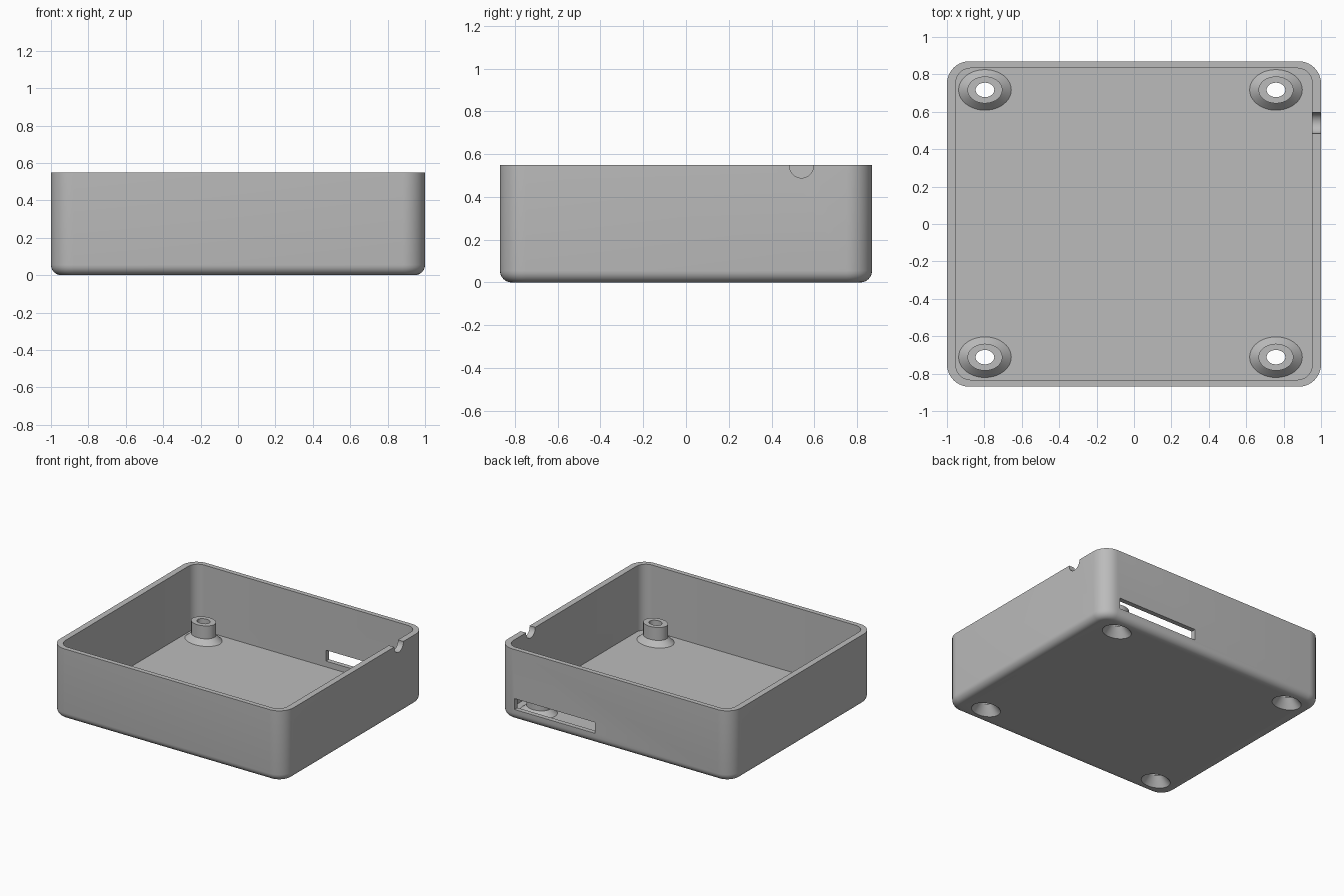
import bpy, bmesh, math

cube = bpy.data.objects.get("Cube")
if cube:
    bpy.data.objects.remove(cube, do_unlink=True)

grey = bpy.data.materials.new("plain grey")
grey.use_nodes = True
grey.diffuse_color = (0.5, 0.5, 0.5, 1)
grey.node_tree.nodes["Principled BSDF"].inputs["Base Color"].default_value = (0.5, 0.5, 0.5, 1)

HEIGHT, FLOOR = 0.55, 0.04
OVAL = 0.77  # depth of the oval posts relative to their width
POSTS = [(x, y) for x in (-0.797, 0.759) for y in (-0.712, 0.717)]


def make_object(name, bm):
    bmesh.ops.recalc_face_normals(bm, faces=bm.faces)
    mesh = bpy.data.meshes.new(name)
    bm.to_mesh(mesh)
    bm.free()
    mesh.materials.append(grey)
    ob = bpy.data.objects.new(name, mesh)
    bpy.context.collection.objects.link(ob)
    return ob


def smooth(ob):
    bpy.ops.object.select_all(action='DESELECT')
    ob.select_set(True)
    bpy.context.view_layer.objects.active = ob
    bpy.ops.object.shade_smooth_by_angle(angle=math.radians(30))


def rounded_ring(bm, hx, hy, r, z, steps=10):
    verts = []
    for k, (sx, sy) in enumerate([(1, 1), (-1, 1), (-1, -1), (1, -1)]):
        for i in range(steps + 1):
            a = math.pi / 2 * (k + i / steps)
            verts.append(bm.verts.new((sx * (hx - r) + r * math.cos(a),
                                       sy * (hy - r) + r * math.sin(a), z)))
    return verts


def oval_ring(bm, cx, cy, r, z, n=40):
    return [bm.verts.new((cx + r * math.cos(math.tau * i / n),
                          cy + r * OVAL * math.sin(math.tau * i / n), z)) for i in range(n)]


def loft(bm, rings, caps=True):
    for a, b in zip(rings, rings[1:]):
        for i in range(len(a)):
            j = (i + 1) % len(a)
            bm.faces.new((a[i], a[j], b[j], b[i]))
    if caps:
        bm.faces.new(rings[0])
        bm.faces.new(rings[-1])


# Open tray: rounded bottom edge, outer wall, rim, inner wall, floor
bm = bmesh.new()
rings = []
fillet = 0.055
for i in range(7):
    a = math.pi / 2 * i / 6
    inset = fillet * (1 - math.sin(a))
    rings.append(rounded_ring(bm, 1 - inset, 0.87 - inset, 0.12 - inset,
                              fillet * (1 - math.cos(a))))
rings.append(rounded_ring(bm, 1, 0.87, 0.12, HEIGHT))
for z in (HEIGHT, FLOOR):
    rings.append(rounded_ring(bm, 0.953, 0.833, 0.08, z))
loft(bm, rings)
tray = make_object("tray", bm)

# Cutter: countersunk screw holes, cable notch and port slot
bm = bmesh.new()
for x, y in POSTS:
    loft(bm, [oval_ring(bm, x, y, r, z) for r, z in
              ((0.121, -0.01), (0.05, 0.07))])
notch = []
for x in (0.9, 1.1):
    notch.append([bm.verts.new((x, 0.54 + 0.056 * math.cos(math.tau * i / 40),
                                0.545 + 0.056 * math.sin(math.tau * i / 40))) for i in range(40)])
loft(bm, notch)
slot = bmesh.ops.create_cube(bm, size=1)["verts"]
bmesh.ops.scale(bm, vec=(0.69, 0.2, 0.085), verts=slot)
bmesh.ops.translate(bm, vec=(0.515, 0.88, 0.1275), verts=slot)
cutter = make_object("opening_cutter", bm)
cutter.hide_render = True

cut = tray.modifiers.new("openings", 'BOOLEAN')
cut.operation = 'DIFFERENCE'
cut.solver = 'EXACT'
cut.object = cutter
bpy.context.view_layer.objects.active = tray
bpy.ops.object.modifier_apply(modifier=cut.name)
bpy.data.objects.remove(cutter, do_unlink=True)
smooth(tray)

# Hollow screw posts with flared feet
profile = [(0.141, FLOOR), (0.0935, 0.08), (0.0935, 0.18),
           (0.05, 0.18), (0.05, 0.07), (0.0766, FLOOR)]
for n, (x, y) in enumerate(POSTS):
    bm = bmesh.new()
    loft(bm, [oval_ring(bm, x, y, r, z) for r, z in profile], caps=False)
    smooth(make_object(f"screw_post_{n + 1}", bm))
